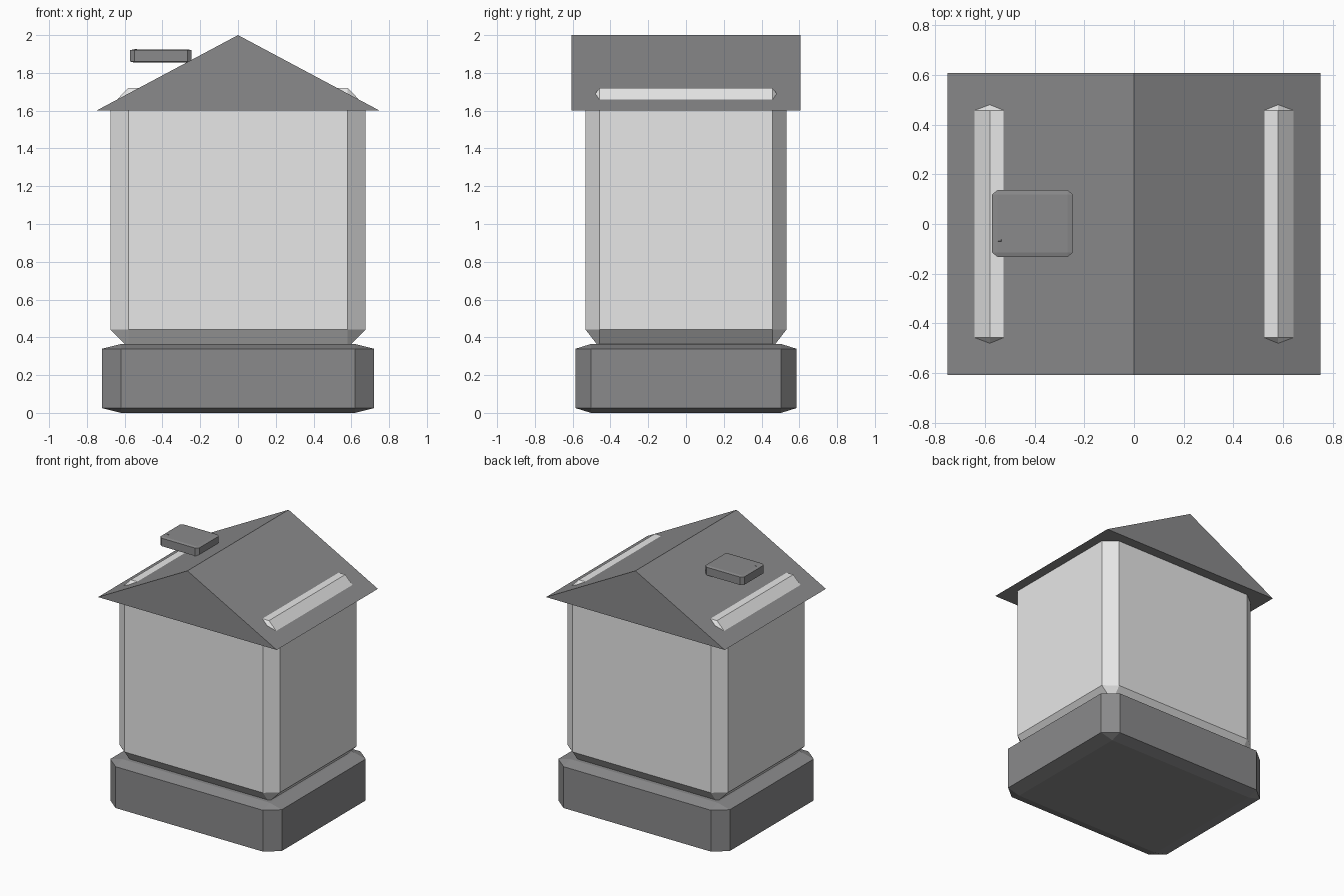
import bpy
import bmesh
from mathutils import Vector

cube = bpy.data.objects.get("Cube")
if cube:
    bpy.data.objects.remove(cube, do_unlink=True)


def make_material(name, color):
    mat = bpy.data.materials.new(name)
    mat.use_nodes = True
    mat.diffuse_color = color
    mat.node_tree.nodes["Principled BSDF"].inputs["Base Color"].default_value = color
    return mat


light_grey = make_material("light grey", (0.8, 0.8, 0.8, 1))
dark_grey = make_material("dark grey", (0.255, 0.255, 0.26, 1))


def add_object(name, bm, mat):
    bmesh.ops.recalc_face_normals(bm, faces=bm.faces)
    mesh = bpy.data.meshes.new(name)
    bm.to_mesh(mesh)
    bm.free()
    mesh.materials.append(mat)
    obj = bpy.data.objects.new(name, mesh)
    bpy.context.collection.objects.link(obj)
    return obj


def chamfered_box(name, low, high, mat, chamfer=0.07):
    """Unit cube with chamfered edges, stretched between two corners."""
    low, high = Vector(low), Vector(high)
    bm = bmesh.new()
    bmesh.ops.create_cube(bm, size=1)
    bmesh.ops.bevel(bm, geom=bm.edges[:], offset=chamfer, segments=1,
                    affect='EDGES', profile=0.5)
    bmesh.ops.scale(bm, vec=high - low, verts=bm.verts)
    bmesh.ops.translate(bm, vec=(low + high) / 2, verts=bm.verts)
    return add_object(name, bm, mat)


def gable_roof(name, half_width, half_depth, eave, ridge, mat):
    """Solid triangular prism running front to back."""
    bm = bmesh.new()
    profile = [(-half_width, eave), (half_width, eave), (0, ridge)]
    gable = bm.faces.new([bm.verts.new((x, -half_depth, z)) for x, z in profile])
    result = bmesh.ops.extrude_face_region(bm, geom=[gable], use_keep_orig=True)
    moved = [g for g in result["geom"] if isinstance(g, bmesh.types.BMVert)]
    bmesh.ops.translate(bm, vec=(0, 2 * half_depth, 0), verts=moved)
    return add_object(name, bm, mat)


# Foundation and walls
chamfered_box("foundation", (-0.72, -0.585, 0), (0.72, 0.585, 0.365), dark_grey)
chamfered_box("walls", (-0.675, -0.532, 0.345), (0.675, 0.532, 1.72), light_grey)

# Roof
gable_roof("roof", 0.75, 0.607, 1.6, 2.0, dark_grey)

# Chimney slab with a tiny stud on top
chamfered_box("chimney_slab", (-0.572, -0.133, 1.855), (-0.245, 0.137, 1.925), dark_grey)
chamfered_box("chimney_stud", (-0.548, -0.07, 1.915), (-0.534, -0.062, 1.927), dark_grey)
